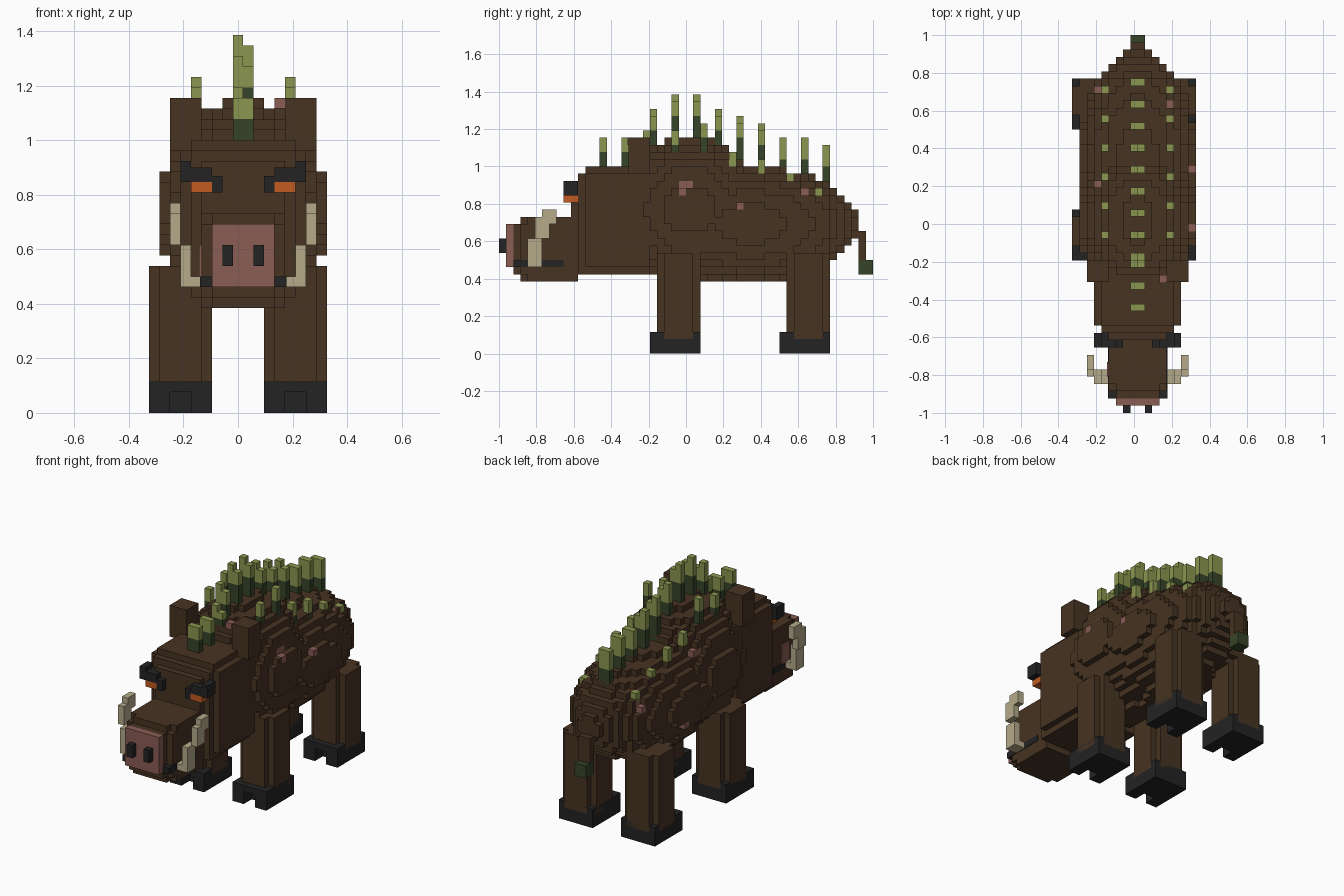
import bpy
import bmesh
from mathutils import Vector

old = bpy.data.objects.get("Cube")
if old:
    bpy.data.objects.remove(old, do_unlink=True)

U = 1 / 26      # one block
MID = 0.5       # body symmetry line, in blocks


def material(name, *rgb):
    col = [(c / 255 / 12.92) if c < 11 else ((c / 255 + 0.055) / 1.055) ** 2.4 for c in rgb]
    m = bpy.data.materials.new(name)
    m.use_nodes = True
    m.diffuse_color = (*col, 1)
    bsdf = m.node_tree.nodes["Principled BSDF"]
    bsdf.inputs["Base Color"].default_value = (*col, 1)
    bsdf.inputs["Roughness"].default_value = 0.9
    return m


BROWN = material("brown hide", 71, 51, 34)
BLACK = material("black horn", 35, 35, 36)
PINK = material("pink skin", 138, 93, 85)
IVORY = material("ivory", 181, 170, 138)
LIGHT = material("light green", 139, 150, 79)
DARK = material("dark green", 54, 68, 40)
ORANGE = material("orange eye", 194, 91, 33)


def finish(bm, name, mats):
    mesh = bpy.data.meshes.new(name)
    bm.to_mesh(mesh)
    bm.free()
    for m in mats:
        mesh.materials.append(m)
    obj = bpy.data.objects.new(name, mesh)
    bpy.context.collection.objects.link(obj)
    return obj


def boxes(name, mat, parts):
    """Join boxes given as (x0, x1, y0, y1, z0, z1) in blocks."""
    bm = bmesh.new()
    for x0, x1, y0, y1, z0, z1 in parts:
        verts = bmesh.ops.create_cube(bm, size=1)["verts"]
        for v in verts:
            v.co = Vector(((x0 + x1) / 2 + v.co.x * (x1 - x0),
                           (y0 + y1) / 2 + v.co.y * (y1 - y0),
                           (z0 + z1) / 2 + v.co.z * (z1 - z0))) * U
    return finish(bm, name, [mat])


def mirrored(parts, mid=MID):
    return [(2 * mid - p[1], 2 * mid - p[0], *p[2:]) for p in parts]


def pair(name, mat, parts, mid=MID):
    boxes("right_" + name, mat, parts)
    boxes("left_" + name, mat, mirrored(parts, mid))


# Body: two blocky ellipsoids, shoulder hump and barrel, only outer faces kept
ELLIPSOIDS = [((MID, 0.5, 20), (8, 10.5, 10)), ((MID, 9, 18), (8, 15, 8))]
SORES = {(1, -1, 22), (1, -1, 23), (1, 0, 23), (1, 7, 20), (-1, 4, 24),
         (-1, 5, 24), (-1, 18, 20), (-1, 18, 21), (-1, 10, 15), (1, 16, 22)}


def inside(cell):
    return any(sum(((c + o - m) / r) ** 2 for c, o, m, r in
                   zip(cell, (0, 0.5, 0.5), mid, rad)) <= 1
               for mid, rad in ELLIPSOIDS)


cells = {c for c in ((x, y, z) for x in range(-9, 11)
                     for y in range(-12, 26) for z in range(8, 32)) if inside(c)}
bm = bmesh.new()
for cell in cells:
    centre = Vector(cell) + Vector((0, 0.5, 0.5))
    for axis in range(3):
        for sign in (-1, 1):
            step = list(cell)
            step[axis] += sign
            if tuple(step) in cells:
                continue
            n, a, b = Vector(), Vector(), Vector()
            n[axis], a[(axis + 1) % 3], b[(axis + 2) % 3] = sign / 2, sign / 2, 0.5
            face = bm.faces.new([bm.verts.new((centre + n + p) * U)
                                 for p in (-a - b, a - b, a + b, b - a)])
            side = 1 if cell[0] > MID else -1
            face.material_index = int((side, cell[1], cell[2]) in SORES)
bmesh.ops.remove_doubles(bm, verts=bm.verts, dist=U / 100)
finish(bm, "body", [BROWN, PINK])

# Head and snout, stepped at the edges
boxes("head", BROWN, [(-3.5, 4.5, -16, -5, 11, 24), (-4.5, 5.5, -15, -5, 11, 25),
                      (-5.5, 6.5, -14, -5, 12, 25), (-4.5, 5.5, -14, -5, 12, 26)])
boxes("snout", BROWN, [(-3.5, 4.5, -23, -15, 11, 18), (-2.5, 3.5, -24, -15, 11, 18),
                       (-2.5, 3.5, -23, -15, 10, 19), (-3.5, 4.5, -22, -15, 10, 19)])
boxes("nose", PINK, [(-2.5, 3.5, -25, -24, 12, 18)])
pair("nostril", BLACK, [(-1.5, -0.5, -26, -25, 14, 16)])
pair("mouth", BLACK, [(-3.6, -2.5, -24, -17, 12, 13)])
pair("ear", BROWN, [(-6.5, -3.5, -8, -5, 25, 30)])
boxes("ear_sore", PINK, [(3.5, 4.5, -8.1, -7, 29, 30)])
boxes("cheek_sore", PINK, [(-3.7, -3.5, -21, -19, 13, 16)])

# Eyes, brows and tusks
pair("eye", ORANGE, [(-4.5, -2.5, -17, -15, 21, 22)])
pair("brow", BLACK, [(-5.5, -4.5, -17, -15, 22, 24), (-4.5, -2.5, -17, -15, 22, 23.4),
                     (-2.5, -1.5, -17, -15, 21, 22.6)])
pair("tusk", IVORY, [(-4.5, -3.5, -22, -20, 12, 13), (-5.5, -4.5, -22, -20, 12, 16),
                     (-6.5, -5.5, -21, -19, 16, 19), (-6.5, -5.5, -20, -18, 18, 20)])

# Legs with split hooves
for name, y in (("front", -4), ("rear", 14)):
    pair(name + "_leg", BROWN, [(-8.5, -2.5, y + 1, y + 5, 2, 14),
                                (-7.5, -3.5, y, y + 6, 2, 14)], 0)
    pair(name + "_hoof", BLACK, [(-8.5, -2.5, y - 1, y + 6, 2, 3),
                                 (-8.5, -2.5, y + 1, y + 6, 0, 2),
                                 (-8.5, -6.5, y - 1, y + 1, 0, 2),
                                 (-4.5, -2.5, y - 1, y + 1, 0, 2)], 0)

# Tail
boxes("tail", BROWN, [(-0.5, 1.5, 23, 25, 16, 17), (-0.5, 1.5, 24, 25, 13, 17)])
boxes("tail_tuft", DARK, [(-0.5, 1.5, 24, 26, 11, 13)])

# Bristles along the spine: dark stems, light tips
stems, tips = [], []
for y, top in ((-12, 30), (-9, 30), (-6, 31), (-5, 34), (-2, 36), (1, 36), (4, 34),
               (7, 33), (10, 32), (13, 30), (16, 30), (19, 29)):
    cut = top - (2 if y < -5 else 3)
    for x, drop in ((-0.5, 0), (0.5, 1 if top > 30 else 0)):
        stems.append((x, x + 1, y, y + 1, 22, cut))
        tips.append((x, x + 1, y, y + 1, cut, top - drop))
boxes("spine_bristle_stems", DARK, stems)
boxes("spine_bristle_tips", LIGHT, tips)

# Short bristles on both flanks
stems, tips = [], []
for y, top in ((-2, 31), (2, 32), (6, 28), (10, 27), (14, 25), (18, 23)):
    stems.append((-4.5, -3.5, y, y + 1, top - 6, top - 2))
    tips.append((-4.5, -3.5, y, y + 1, top - 2, top))
pair("flank_bristle_stems", DARK, stems)
pair("flank_bristle_tips", LIGHT, tips)
